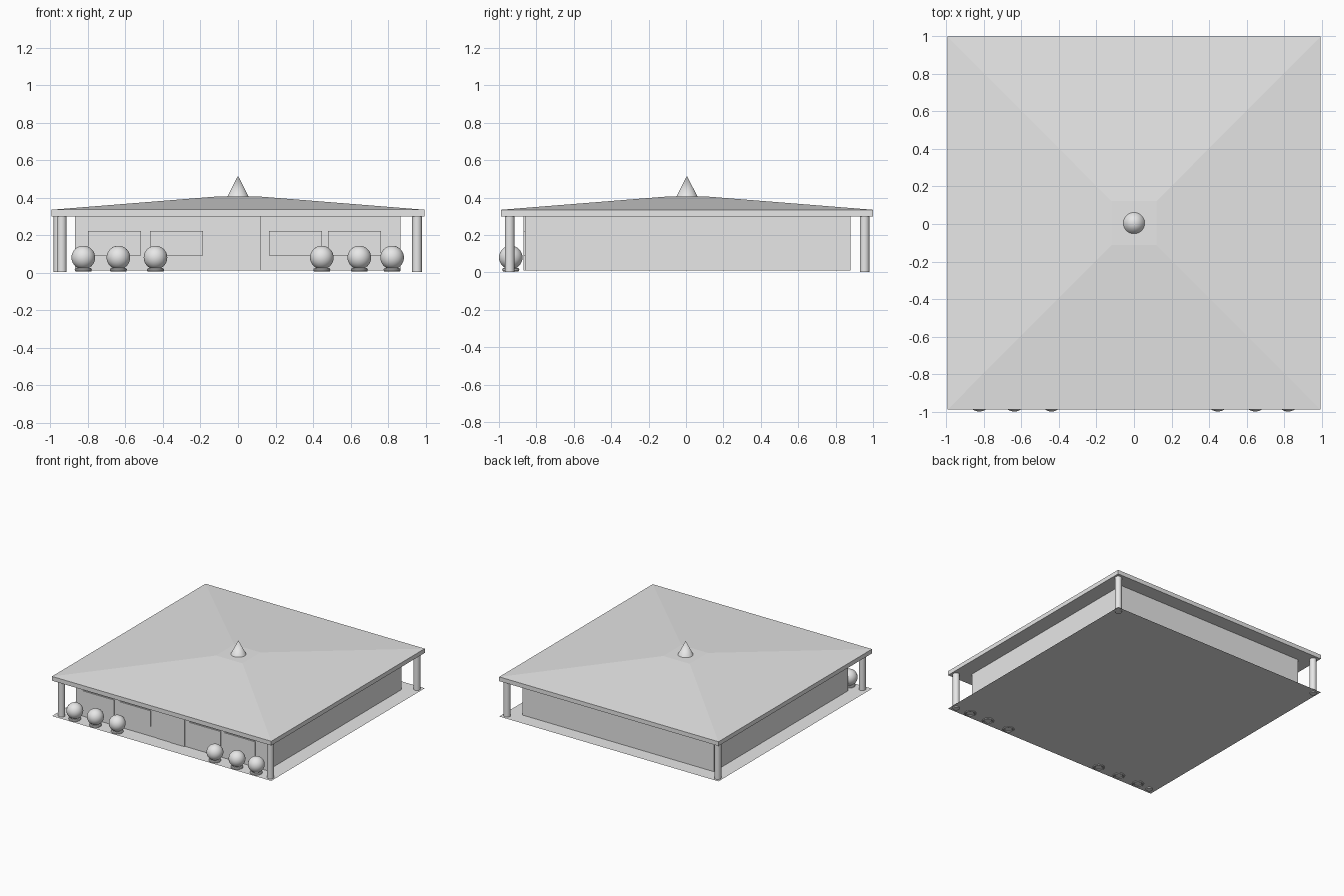
import bpy, bmesh, math

if "Cube" in bpy.data.objects:
    bpy.data.objects.remove(bpy.data.objects["Cube"])

GREY = (0.8, 0.8, 0.8, 1)
grey = bpy.data.materials.new("plain grey")
grey.use_nodes = True
grey.diffuse_color = GREY
grey.node_tree.nodes["Principled BSDF"].inputs["Base Color"].default_value = GREY


def finish(name, smooth=False):
    ob = bpy.context.object
    ob.name = name
    ob.data.materials.append(grey)
    if smooth:
        bpy.ops.object.shade_smooth_by_angle(angle=math.radians(35))
    return ob


def box(name, x, y, z):
    """Box given by its (low, high) range on each axis."""
    bpy.ops.mesh.primitive_cube_add(size=1)
    ob = finish(name)
    for v in ob.data.vertices:
        v.co = [(lo + hi) / 2 + c * (hi - lo) for c, (lo, hi) in zip(v.co, (x, y, z))]
    return ob


# Thin ground sheet
bpy.ops.mesh.primitive_plane_add(size=1.99, location=(0, 0.005, 0.01))
finish("floor")

# Hall walls
FRONT = -0.86
box("walls", (-0.87, 0.867), (FRONT, 0.88), (0.01, 0.30))

# Windows and double door, standing slightly proud of the front wall
for i, left in enumerate((-0.80, -0.47, 0.165, 0.48)):
    box(f"window_{i + 1}", (left, left + 0.283), (FRONT - 0.008, FRONT + 0.01), (0.09, 0.222))
box("door_right", (-0.13, -0.005), (FRONT - 0.004, FRONT + 0.01), (0.01, 0.298))
box("door_left", (-0.005, 0.122), (FRONT - 0.008, FRONT + 0.01), (0.01, 0.298))

# Low hipped roof: slab with its top drawn in to a small flat square
roof = box("roof", (-0.995, 0.995), (-0.99, 1), (0.30, 0.335))
bm = bmesh.new()
bm.from_mesh(roof.data)
bm.normal_update()
top = max(bm.faces, key=lambda f: f.normal.z)
crown = bmesh.ops.extrude_face_region(bm, geom=[top])["geom"]
bmesh.ops.delete(bm, geom=[top], context='FACES_ONLY')
for v in crown:
    if isinstance(v, bmesh.types.BMVert):
        v.co = (math.copysign(0.12, v.co.x), 0.005 + math.copysign(0.117, v.co.y), 0.405)
bm.to_mesh(roof.data)
bm.free()

# Cone finial
bpy.ops.mesh.primitive_cone_add(vertices=32, radius1=0.059, radius2=0, depth=0.115,
                                location=(0, 0.005, 0.4585))
finish("finial", True)

# Corner columns
for name, x, y in (("front_right", -0.94, -0.943), ("front_left", 0.955, -0.943),
                   ("back_right", -0.957, 0.955), ("back_left", 0.955, 0.955)):
    bpy.ops.mesh.primitive_cylinder_add(vertices=32, radius=0.026, depth=0.30,
                                        location=(x, y, 0.153))
    finish(name + "_column", True)

# Globes on ring bases along the front
for i, x in enumerate((-0.825, -0.638, -0.44, 0.447, 0.647, 0.822)):
    bpy.ops.mesh.primitive_uv_sphere_add(segments=32, ring_count=16, radius=0.063,
                                         location=(x, -0.937, 0.08))
    finish(f"globe_{i + 1}", True)
    bpy.ops.mesh.primitive_torus_add(major_segments=32, minor_segments=10, major_radius=0.036,
                                     minor_radius=0.01, location=(x, -0.937, 0.014))
    finish(f"globe_base_{i + 1}", True)
